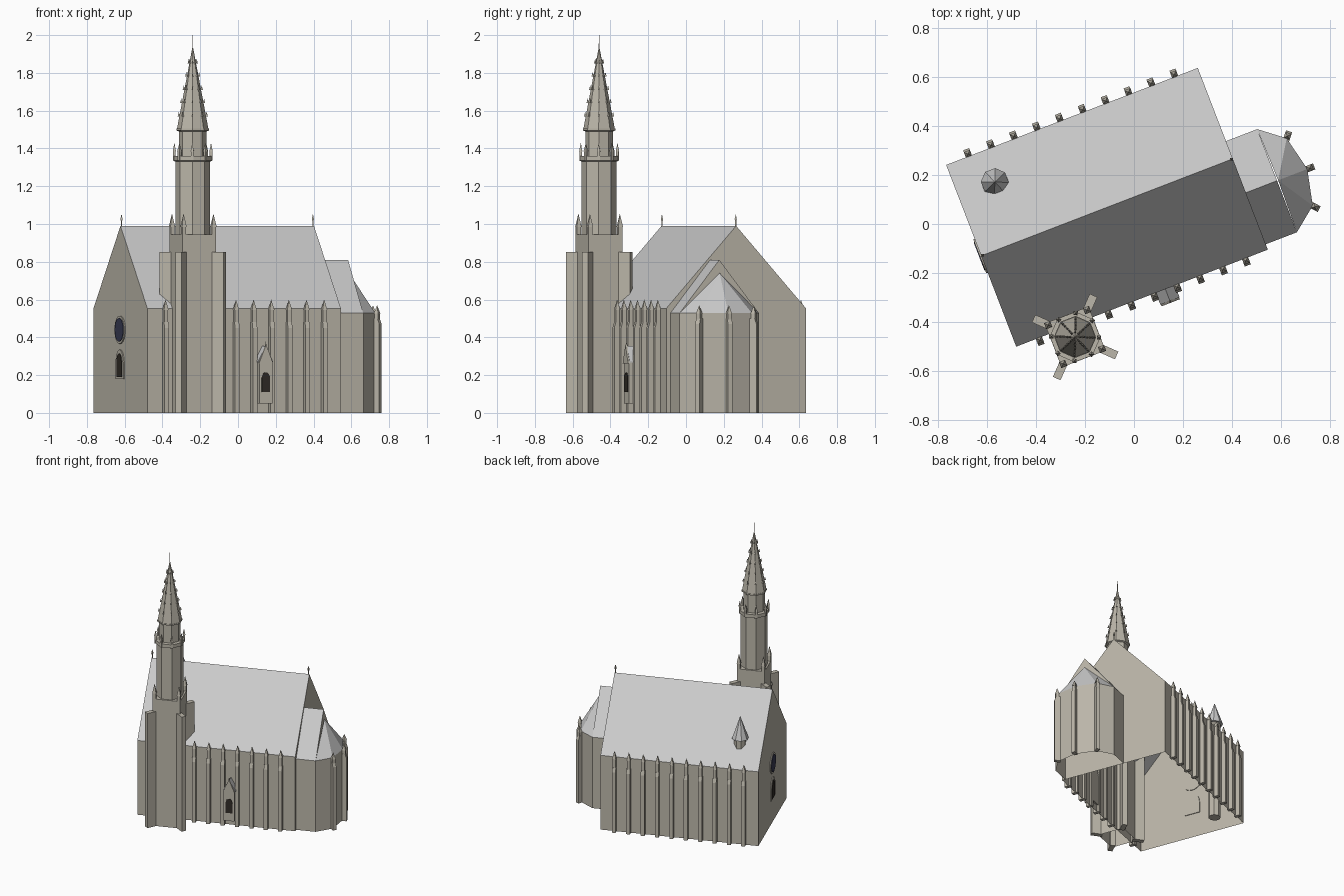
import bpy, math
from mathutils import Matrix, Vector

if "Cube" in bpy.data.objects:
    bpy.data.objects.remove(bpy.data.objects["Cube"])

# the whole building is laid out along its nave axis, then turned on the ground
PLACE = Matrix.Translation((-0.11, 0.068, 0)) @ Matrix.Rotation(math.radians(21.08), 4, 'Z')


def material(name, r, g, b):
    m = bpy.data.materials.new(name)
    m.diffuse_color = (r, g, b, 1)
    m.use_nodes = True
    m.node_tree.nodes["Principled BSDF"].inputs["Base Color"].default_value = m.diffuse_color
    return m


STONE = material("stone", 0.50, 0.47, 0.40)
ROOF = material("roof_grey", 0.62, 0.62, 0.62)
DARK = material("opening_dark", 0.03, 0.025, 0.02)
GLASS = material("glass_dark_blue", 0.04, 0.045, 0.09)


class Part:
    """Collects simple solids into one object."""
    def __init__(self, name, mat):
        self.name, self.mat, self.v, self.f = name, mat, [], []

    def add(self, verts, faces):
        n = len(self.v)
        self.v += [tuple(p) for p in verts]
        self.f += [[i + n for i in f] for f in faces]

    def loft(self, rings, bottom=True, top=True):
        n = len(rings[0])
        faces = [(k * n + i, k * n + (i + 1) % n, (k + 1) * n + (i + 1) % n, (k + 1) * n + i)
                 for k in range(len(rings) - 1) for i in range(n)]
        if bottom:
            faces.append(tuple(reversed(range(n))))
        if top:
            faces.append(tuple(range((len(rings) - 1) * n, len(rings) * n)))
        self.add([p for r in rings for p in r], faces)

    def spike(self, ring, apex, bottom=True):
        n = len(ring)
        faces = [(i, (i + 1) % n, n) for i in range(n)]
        if bottom:
            faces.append(tuple(reversed(range(n))))
        self.add(list(ring) + [apex], faces)

    def done(self):
        me = bpy.data.meshes.new(self.name)
        me.from_pydata(self.v, [], self.f)
        me.materials.append(self.mat)
        ob = bpy.data.objects.new(self.name, me)
        ob.matrix_world = PLACE
        bpy.context.collection.objects.link(ob)
        return ob


def ring(u, v, z, r, n=8, turn=math.pi / 8):
    return [(u + r * math.cos(turn + math.tau * i / n), v + r * math.sin(turn + math.tau * i / n), z)
            for i in range(n)]


def rect(u, v, z, a, b, turn=0.0):
    c, s = math.cos(turn), math.sin(turn)
    return [(u + x * c - y * s, v + x * s + y * c, z) for x, y in ((-a, -b), (a, -b), (a, b), (-a, b))]


def pinnacle(part, u, v, z0, z1, z2, w, turn=0.0):
    part.loft([rect(u, v, z0, w, w, turn), rect(u, v, z1, w, w, turn)])
    part.spike(rect(u, v, z1, w * 1.2, w * 1.2, turn), (u, v, z2))


# nave: open-bottomed walls with two gables, two roof slopes
L, W, EAVE, RIDGE = 0.549, 0.3965, 0.553, 0.99
p = Part("nave_walls", STONE)
for s in (-1, 1):
    p.add([(s * L, -W, 0), (s * L, W, 0), (s * L, W, EAVE), (s * L, 0, RIDGE), (s * L, -W, EAVE)],
          [(0, 1, 2, 3, 4) if s > 0 else (4, 3, 2, 1, 0)])
    p.add([(-L, s * W, 0), (L, s * W, 0), (L, s * W, EAVE), (-L, s * W, EAVE)],
          [(0, 1, 2, 3) if s < 0 else (3, 2, 1, 0)])
p.done()
p = Part("nave_roof", ROOF)
p.add([(-L, -W, EAVE), (L, -W, EAVE), (L, 0, RIDGE), (-L, 0, RIDGE), (L, W, EAVE), (-L, W, EAVE)],
      [(0, 1, 2, 3), (3, 2, 4, 5)])
p.done()

# finials at both ridge ends
p = Part("ridge_finials", STONE)
for s in (-1, 1):
    u = s * (L - 0.006)
    p.loft([ring(u, 0, RIDGE - 0.01, 0.004, 4), ring(u, 0, 1.015, 0.004, 4), ring(u, 0, 1.025, 0.008, 4),
            ring(u, 0, 1.05, 0.001, 4)])
p.done()

# nave buttresses with pinnacles, ten per side, skipping those inside the tower
p = Part("nave_buttresses", STONE)
for s in (-1, 1):
    for i in range(10):
        if s < 0 and i in (1, 2):
            continue
        u = -0.45 + 0.1 * i
        p.loft([rect(u, s * 0.405, 0, 0.013, 0.022), rect(u, s * 0.405, 0.45, 0.013, 0.022),
                rect(u, s * 0.402, 0.48, 0.013, 0.016)])
        pinnacle(p, u, s * 0.406, 0.47, 0.545, 0.60, 0.011)
p.done()

# choir and polygonal apse
A, H, CE = -0.148, 0.225, 0.528
apse = [(0.685, A - H), (0.784, A - 0.147), (0.817, A), (0.784, A + 0.147), (0.685, A + H)]
path = [(L, A - H)] + apse + [(L, A + H)]
p = Part("choir_walls", STONE)
p.add([(x, y, z) for z in (0, CE) for x, y in path], [(i, i + 1, i + 8, i + 7) for i in range(6)])
p.add([(0.685, A - H, CE), (0.685, A + H, CE), (0.685, A, 0.81)], [(0, 1, 2)])
p.done()
p = Part("choir_roof", ROOF)
p.add([(L, A - H, CE), (0.685, A - H, CE), (0.685, A, 0.81), (L, A, 0.81), (0.685, A + H, CE), (L, A + H, CE)],
      [(0, 1, 2, 3), (3, 2, 4, 5)])
p.add([(x, y, CE) for x, y in apse] + [(0.69, A, 0.74)], [(i, i + 1, 5) for i in range(4)])
p.done()
p = Part("apse_buttresses", STONE)
for x, y in apse[1:4]:
    t = math.atan2(y - A, x - 0.66)
    c, s = math.cos(t), math.sin(t)
    p.loft([rect(x + 0.008 * c, y + 0.008 * s, 0, 0.022, 0.013, t),
            rect(x + 0.008 * c, y + 0.008 * s, 0.47, 0.022, 0.013, t),
            rect(x + 0.003 * c, y + 0.003 * s, 0.50, 0.016, 0.013, t)])
    pinnacle(p, x + 0.01 * c, y + 0.01 * s, 0.47, 0.525, 0.57, 0.011, t)
p.done()

# tower: square base with diagonal buttresses and corner pinnacles
TU, TV, TH = -0.311, -0.446, 0.096
p = Part("tower_base", STONE)
p.loft([rect(TU, TV, 0, TH, TH), rect(TU, TV, 0.945, TH, TH)], bottom=False)
p.done()
p = Part("tower_buttresses", STONE)
q = Part("tower_corner_pinnacles", STONE)
for k in range(4):
    t = math.pi / 4 + k * math.pi / 2
    c, s = math.cos(t), math.sin(t)
    p.loft([rect(TU + 0.146 * c, TV + 0.146 * s, z, 0.039, 0.017, t) for z in (0, 0.853)])
    pinnacle(q, TU + 0.12 * c, TV + 0.12 * s, 0.94, 0.985, 1.055, 0.011)
p.done()
q.done()

# tower: two octagonal stages with cornices, then the spire
p = Part("tower_octagon", STONE)
p.loft([ring(TU, TV, 0.94, 0.092), ring(TU, TV, 1.33, 0.092), ring(TU, TV, 1.335, 0.103),
        ring(TU, TV, 1.36, 0.103), ring(TU, TV, 1.36, 0.073), ring(TU, TV, 1.49, 0.073),
        ring(TU, TV, 1.495, 0.086), ring(TU, TV, 1.505, 0.086)], bottom=False)
p.done()
p = Part("spire", STONE)
p.spike(ring(TU, TV, 1.505, 0.083), (TU, TV, 1.945))
p.loft([ring(TU, TV, 1.93, 0.003, 4), ring(TU, TV, 2.0, 0.002, 4)])
p.done()
p = Part("octagon_pinnacles", STONE)
q = Part("spire_crockets", STONE)
for k in range(8):
    t = math.pi / 8 + k * math.pi / 4
    c, s = math.cos(t), math.sin(t)
    pinnacle(p, TU + 0.097 * c, TV + 0.097 * s, 1.335, 1.385, 1.43, 0.007, t)
    for z in (1.57, 1.64, 1.71, 1.78, 1.85):
        r = 0.083 * (1.945 - z) / 0.44 + 0.003
        q.spike(rect(TU + r * c, TV + r * s, z, 0.006, 0.004, t), (TU + r * c, TV + r * s, z + 0.025))
p.done()
q.done()

# stair turret rising through the back roof slope
p = Part("turret_shaft", STONE)
p.loft([ring(-0.389, 0.26, 0, 0.042), ring(-0.389, 0.26, 0.725, 0.042)])
p.done()
p = Part("turret_roof", ROOF)
p.spike(ring(-0.389, 0.26, 0.725, 0.057), (-0.389, 0.26, 0.89))
p.done()


# flat pointed-arch or round outlines drawn in a wall plane and given thickness
def arch(w, z0, z1):
    spring = z1 - w * 1.3
    side = [(w * math.cos(a), spring + (z1 - spring) * math.sin(a)) for a in (0, 0.4, 0.8, 1.2)]
    return [(-w, z0), (w, z0)] + side + [(0, z1)] + [(-x, z) for x, z in reversed(side)]


def panel(name, mat, outline, place, d0, d1):
    part = Part(name, mat)
    part.loft([[place(a, z, d) for a, z in outline] for d in (d0, d1)])
    part.done()


def west(a, z, d):
    return (-L - d, -a, z)


def south(a, z, d):
    return (0.102 + a, -d, z)


circle = [(math.cos(math.tau * i / 24), math.sin(math.tau * i / 24)) for i in range(24)]
panel("rose_rim", STONE, [(0.074 * x, 0.44 + 0.074 * z) for x, z in circle], west, -0.005, 0.006)
panel("rose_glass", GLASS, [(0.062 * x, 0.44 + 0.062 * z) for x, z in circle], west, 0, 0.009)
panel("west_door_frame", STONE, arch(0.058, 0.18, 0.335), west, -0.005, 0.006)
panel("west_door_opening", DARK, arch(0.036, 0.19, 0.315), west, 0, 0.009)

# small gabled porch on the front wall
panel("porch_body", STONE, [(-0.037, 0.05), (0.037, 0.05), (0.037, 0.275), (0, 0.345), (-0.037, 0.275)],
      south, 0.385, 0.45)
panel("porch_gable", STONE, [(-0.04, 0.262), (0.04, 0.262), (0, 0.362)], south, 0.445, 0.456)
panel("porch_opening", DARK, arch(0.023, 0.11, 0.215), south, 0.44, 0.453)
for s, side in ((-1, "left"), (1, "right")):
    panel("porch_roof_" + side, ROOF, [(0, 0.346), (s * 0.042, 0.267), (s * 0.042, 0.275), (0, 0.354)],
          south, 0.385, 0.448)
p = Part("porch_finial", STONE)
p.spike(rect(0.102, -0.45, 0.35, 0.004, 0.004), (0.102, -0.45, 0.378))
p.done()
